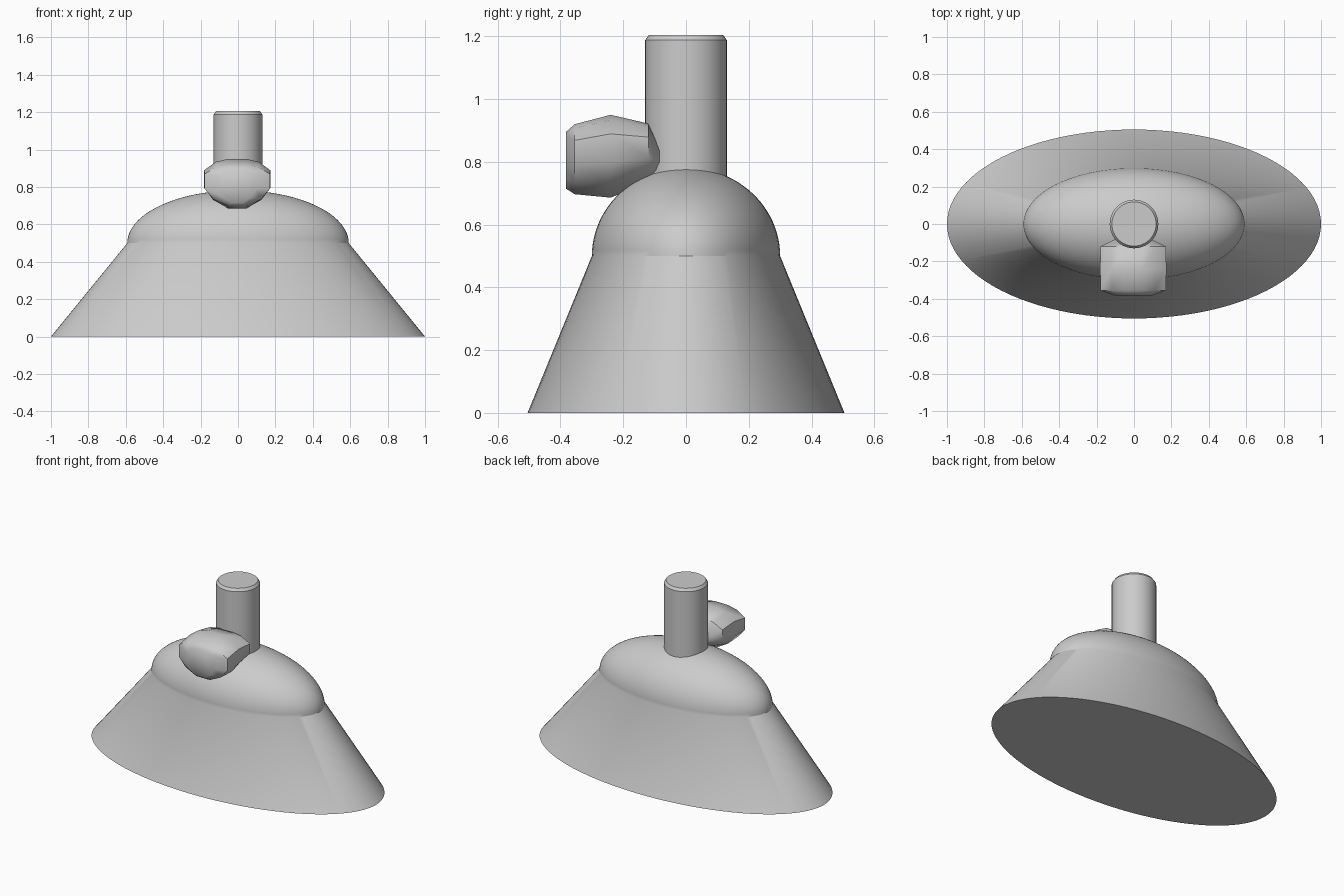
import bpy, bmesh, math

if "Cube" in bpy.data.objects:
    bpy.data.objects.remove(bpy.data.objects["Cube"])


def loft(name, rings, angle=30):
    """Skin a list of closed rings and cap both ends."""
    bm = bmesh.new()
    loops = [[bm.verts.new(p) for p in ring] for ring in rings]
    n = len(loops[0])
    for a, b in zip(loops, loops[1:]):
        for i in range(n):
            j = (i + 1) % n
            bm.faces.new((a[i], a[j], b[j], b[i]))
    bm.faces.new(loops[0][::-1])
    bm.faces.new(loops[-1])
    bmesh.ops.recalc_face_normals(bm, faces=bm.faces[:])
    mesh = bpy.data.meshes.new(name)
    bm.to_mesh(mesh)
    bm.free()
    obj = bpy.data.objects.new(name, mesh)
    bpy.context.collection.objects.link(obj)
    bpy.ops.object.select_all(action='DESELECT')
    obj.select_set(True)
    bpy.context.view_layer.objects.active = obj
    bpy.ops.object.shade_smooth_by_angle(angle=math.radians(angle))
    return obj


def ellipse(rx, ry, z, n=96):
    return [(rx * math.cos(2 * math.pi * i / n),
             ry * math.sin(2 * math.pi * i / n), z) for i in range(n)]


# Flared elliptical skirt running into a domed shoulder
body = [ellipse(1.0, 0.505, 0), ellipse(0.592, 0.30, 0.5)]
for k in range(1, 24):
    a = math.pi / 2 * k / 24
    body.append(ellipse(0.592 * math.cos(a), 0.30 * math.cos(a),
                        0.5 + 0.282 * math.sin(a)))
body.append(ellipse(0.004, 0.002, 0.782))
loft("skirt_and_dome", body)

# Upright post with a chamfered rim
loft("post", [ellipse(0.13, 0.13, 0.6, 48), ellipse(0.13, 0.13, 1.188, 48),
              ellipse(0.118, 0.118, 1.205, 48)])

# Faceted knob: a ten-sided section swept along y
section = [(0.28, 1), (0.65, 0.88), (1, 0.54), (1, -0.16), (0.73, -0.66),
           (0.28, -1), (-0.28, -1), (-0.73, -0.66), (-1, -0.16),
           (-1, 0.54), (-0.65, 0.88), (-0.28, 1)]
# y, half width, lowest z, highest z
stations = [(-0.383, 0.10, 0.715, 0.895), (-0.355, 0.175, 0.697, 0.92),
            (-0.24, 0.177, 0.686, 0.95), (-0.12, 0.175, 0.735, 0.922),
            (-0.078, 0.09, 0.765, 0.845)]
loft("knob", [[(-0.004 + w * x, y, (lo + hi) / 2 + (hi - lo) / 2 * z)
               for x, z in section] for y, w, lo, hi in stations], 50)
